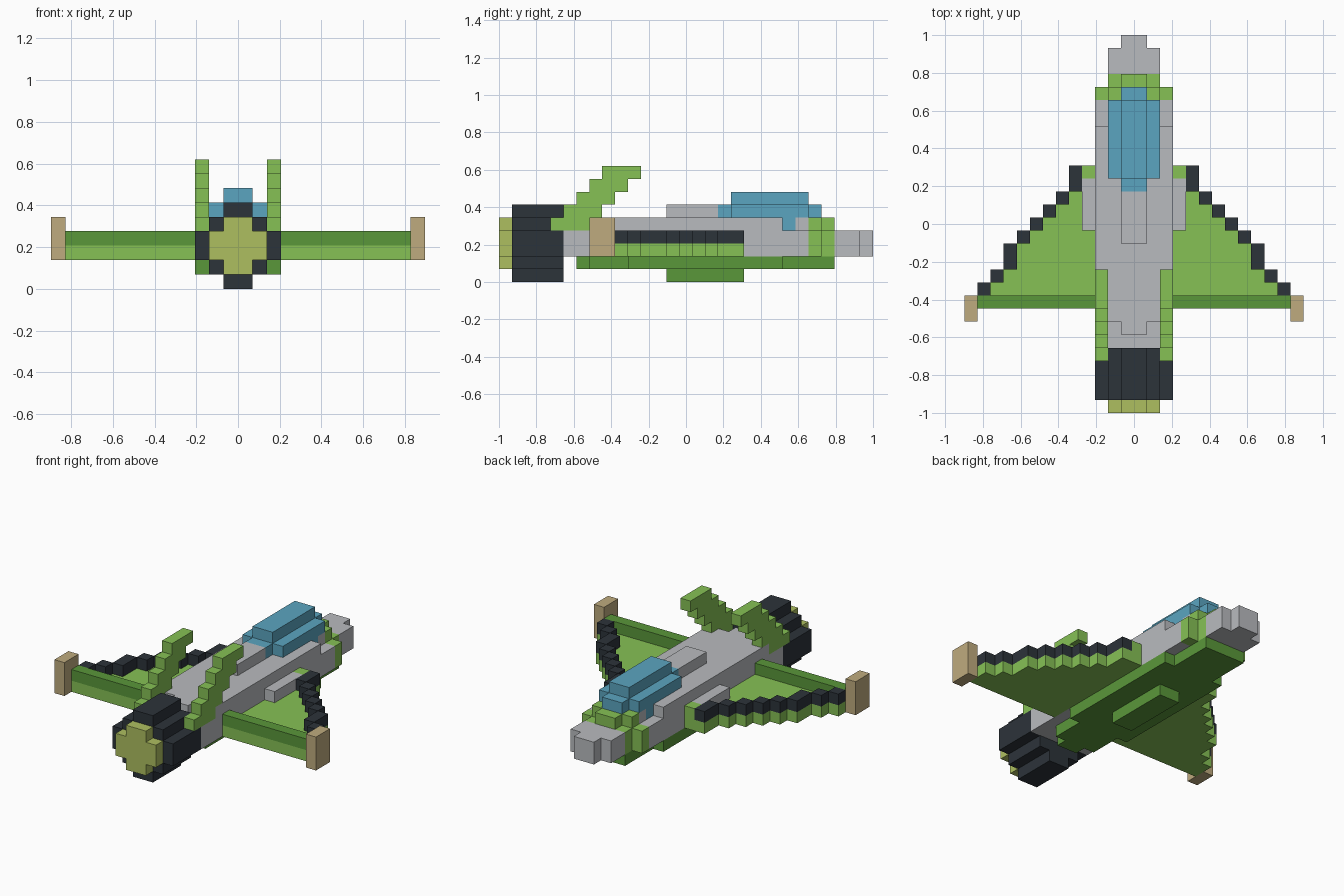
import bpy
import bmesh
from math import radians
from mathutils import Vector

if "Cube" in bpy.data.objects:
    bpy.data.objects.remove(bpy.data.objects["Cube"])

LENGTH = 29            # model length in blocks
UNIT = 2 / LENGTH      # size of one block


def material(name, hex_code):
    def linear(c):
        return c / 12.92 if c <= 0.04045 else ((c + 0.055) / 1.055) ** 2.4
    rgb = [linear(int(hex_code[i:i + 2], 16) / 255) for i in (0, 2, 4)]
    mat = bpy.data.materials.new(name)
    mat.use_nodes = True
    mat.diffuse_color = (*rgb, 1)
    mat.node_tree.nodes["Principled BSDF"].inputs["Base Color"].default_value = (*rgb, 1)
    return mat


light_green = material("light green", "86C155")
dark_green = material("dark green", "5A973A")
charcoal = material("charcoal", "2C333A")
grey = material("grey", "B9BBBF")
blue = material("glass blue", "5BA5C0")
tan = material("tan", "BFAB7E")
yellow = material("yellow green", "AEBF60")

taken = {}    # block -> part name
parts = {}    # part name -> material


def fill(name, mat, *spans):
    """Claim mirrored blocks; a span is (x0, x1, y0, y1, z0, z1) on the +x side."""
    parts[name] = mat
    for x0, x1, y0, y1, z0, z1 in spans:
        for x in range(x0, x1):
            for y in range(y0, y1):
                for z in range(z0, z1):
                    taken.setdefault((x, y, z), name)
                    taken.setdefault((-x - 1, y, z), name)


# Engine: stepped round barrel with a glowing nozzle
fill("nozzle", yellow, (0, 1, 0, 1, 1, 5), (0, 2, 0, 1, 2, 4))
fill("engine", charcoal, *[(0, 3 - s, 1, 5, 2 - s, 4 + s) for s in range(3)])

# Canopy: two tiers with a side notch
fill("canopy", blue, (0, 1, 18, 24, 6, 7), (0, 2, 18, 24, 5, 6),
     (0, 1, 17, 25, 5, 6), (0, 2, 22, 23, 4, 5))

# Tail fins: rows leaning forward
fill("tail_fins", light_green, *[(2, 3, k, k + 3, k, k + 1) for k in range(4, 9)])

# Fuselage, spine and nose
fill("fuselage", grey, (0, 2, 5, 24, 2, 4), (2, 3, 5, 24, 2, 4),
     (0, 1, 6, 24, 4, 5), (1, 2, 7, 24, 4, 5), (2, 3, 7, 22, 4, 5))
fill("spine", grey, (0, 1, 13, 17, 5, 6))
fill("nose_collar", light_green, (0, 1, 24, 26, 2, 5), (1, 2, 24, 25, 2, 5),
     (1, 2, 25, 26, 2, 4), (2, 3, 24, 25, 2, 4))
fill("nose", grey, (0, 2, 26, 28, 2, 4), (0, 1, 28, 29, 2, 4))

# Belly plate and pod
fill("belly", dark_green, (0, 1, 6, 26, 1, 2), (1, 2, 7, 26, 1, 2), (2, 3, 10, 22, 1, 2))
fill("belly_pod", dark_green, (0, 1, 13, 19, 0, 1))

# Wings: stepped panel, raised leading edge, trailing bar, tips, root intakes
outer = [12, 11, 10, 10, 9, 8, 7, 6, 5, 5]
fill("wings", light_green, (3, 12, 8, 9, 2, 3),
     *[(3, x, 9 + i, 10 + i, 2, 3) for i, x in enumerate(outer)], (3, 4, 18, 19, 3, 4))
fill("leading_edges", charcoal,
     *[(x - 1, x, 9 + i, 10 + i, 3, 4) for i, x in enumerate(outer)])
fill("trailing_bars", dark_green, (3, 12, 8, 9, 3, 4))
fill("wing_tips", tan, (12, 13, 7, 9, 2, 5))
fill("intakes", grey, (3, 4, 14, 18, 3, 4))


def build(name, mat):
    """Skin the exposed sides of a part's blocks and merge flat areas."""
    bm = bmesh.new()
    corners = {}

    def corner(p):
        key = tuple(round(c) for c in p)
        if key not in corners:
            corners[key] = bm.verts.new(
                (key[0] * UNIT, (key[1] - LENGTH / 2) * UNIT, key[2] * UNIT))
        return corners[key]

    for block in [b for b, owner in taken.items() if owner == name]:
        for axis in range(3):
            for side in (0, 1):
                step = list(block)
                step[axis] += 2 * side - 1
                if tuple(step) in taken:
                    continue
                u, v = Vector((0, 0, 0)), Vector((0, 0, 0))
                u[(axis + 1) % 3] = v[(axis + 2) % 3] = 1
                base = Vector(block)
                base[axis] += side
                loop = [base, base + u, base + u + v, base + v]
                bm.faces.new([corner(p) for p in (loop if side else loop[::-1])])
    bmesh.ops.dissolve_limit(bm, angle_limit=radians(1), verts=bm.verts, edges=bm.edges)
    mesh = bpy.data.meshes.new(name)
    bm.to_mesh(mesh)
    bm.free()
    mesh.materials.append(mat)
    bpy.context.collection.objects.link(bpy.data.objects.new(name, mesh))


for part_name, part_material in parts.items():
    build(part_name, part_material)
